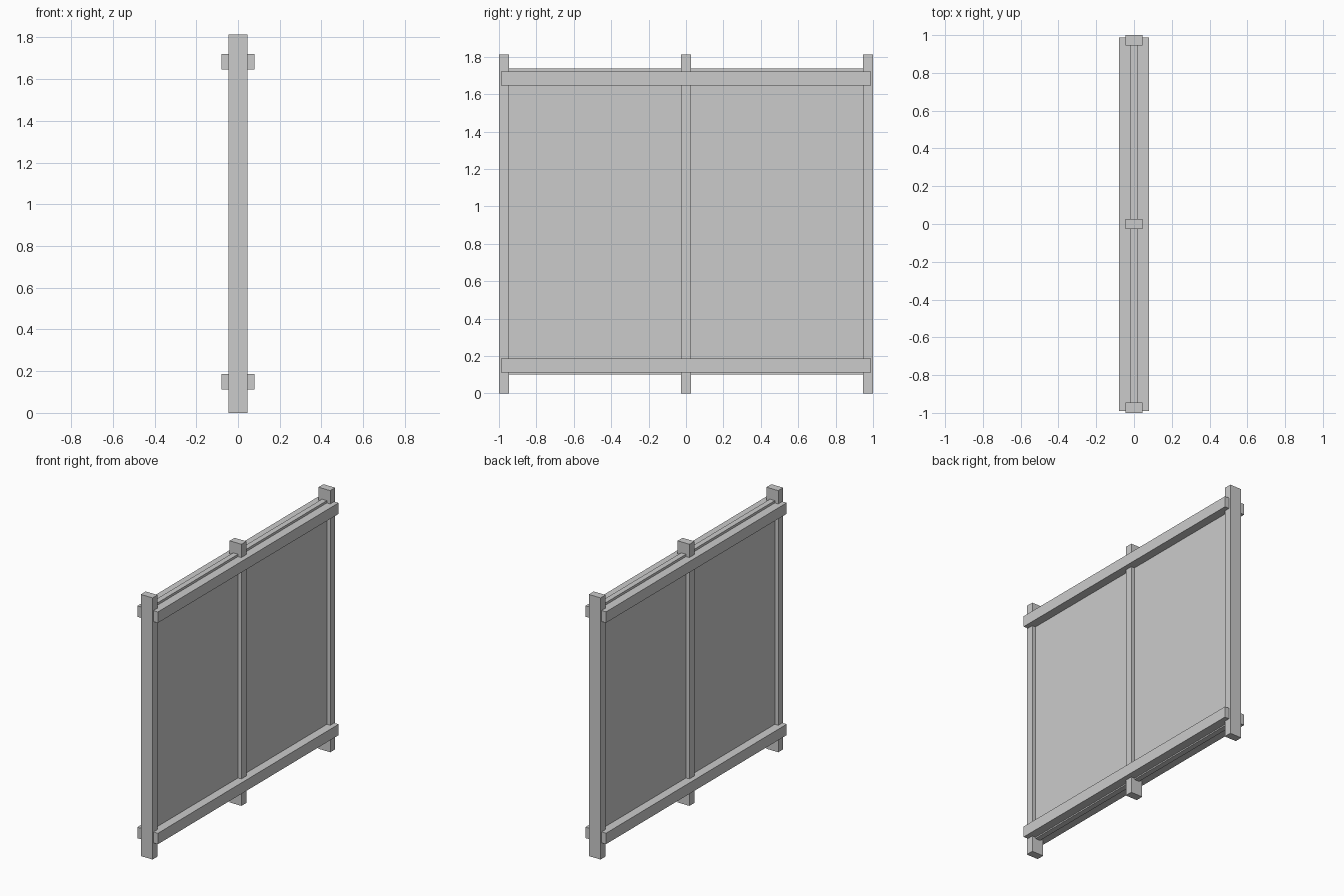
import bpy

if "Cube" in bpy.data.objects:
    bpy.data.objects.remove(bpy.data.objects["Cube"])


def box(name, x, y, z):
    """Axis-aligned box from (min, max) ranges."""
    bpy.ops.mesh.primitive_cube_add(size=1)
    ob = bpy.context.object
    ob.name = name
    ob.location = [(a + b) / 2 for a, b in (x, y, z)]
    ob.scale = [b - a for a, b in (x, y, z)]
    bpy.ops.object.transform_apply(location=False, rotation=False, scale=True)
    return ob


# Upright posts
for name, y in (("left_post", -0.973), ("middle_post", 0.0), ("right_post", 0.973)):
    box(name, (-0.045, 0.045), (y - 0.027, y + 0.027), (0, 1.813))

# Horizontal rails clasping the posts and panels
for name, z in (("bottom_rail", 0.149), ("top_rail", 1.683)):
    box(name, (-0.079, 0.079), (-0.99, 0.988), (z - 0.038, z + 0.038))

# Thin infill panels between the posts
for name, y in (("left_panel", (-0.946, -0.027)), ("right_panel", (0.027, 0.946))):
    box(name, (-0.019, 0.019), y, (0.102, 1.737))
